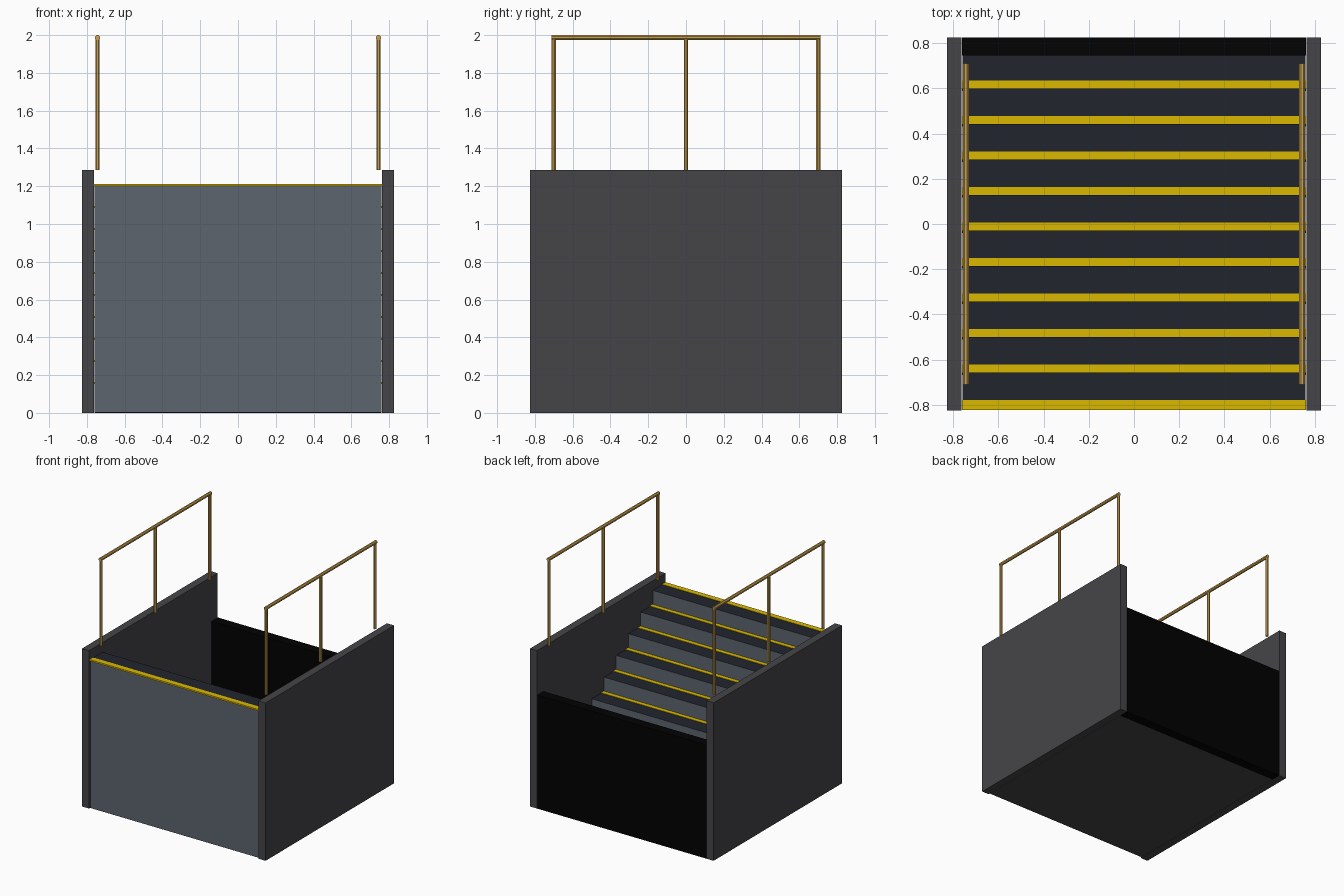
import bpy, bmesh
from math import pi, cos
from mathutils import Matrix, Vector

if "Cube" in bpy.data.objects:
    bpy.data.objects.remove(bpy.data.objects["Cube"])

def material(name, rgb):
    m = bpy.data.materials.new(name)
    m.diffuse_color = (*rgb, 1)
    m.use_nodes = True
    m.node_tree.nodes["Principled BSDF"].inputs["Base Color"].default_value = m.diffuse_color
    return m

WALL = material("dark_grey", (0.06, 0.06, 0.066))
RISER = material("blue_grey", (0.11, 0.13, 0.155))
TREAD = material("charcoal", (0.016, 0.018, 0.027))
BLACK = material("black", (0.0005, 0.0005, 0.0005))
YELLOW = material("yellow", (0.7, 0.48, 0.0))
BRASS = material("brass", (0.6, 0.36, 0.08))

def finish(name, bm, *mats):
    me = bpy.data.meshes.new(name)
    bm.to_mesh(me)
    bm.free()
    for m in mats:
        me.materials.append(m)
    ob = bpy.data.objects.new(name, me)
    bpy.context.collection.objects.link(ob)
    return ob

def box(name, x, y, z, mat):
    """Box from (min, max) ranges on each axis."""
    bm = bmesh.new()
    bmesh.ops.create_cube(bm, size=1)
    for v in bm.verts:
        v.co = [r[0] if c < 0 else r[1] for c, r in zip(v.co, (x, y, z))]
    return finish(name, bm, mat)

def bar(name, a, b, width, mat):
    """Eight-sided bar from a to b, measured across its flats."""
    a, b = Vector(a), Vector(b)
    d = b - a
    r = width / 2 / cos(pi / 8)
    mtx = (Matrix.Translation((a + b) / 2) @ d.to_track_quat('Z', 'Y').to_matrix().to_4x4()
           @ Matrix.Rotation(pi / 8, 4, 'Z'))
    bm = bmesh.new()
    bmesh.ops.create_cone(bm, cap_ends=True, segments=8, radius1=r, radius2=r,
                          depth=d.length, matrix=mtx)
    return finish(name, bm, mat)

STEPS, RUN, RISE = 10, 0.157, 0.1165
FRONT, TOP, HALF, END = -0.814, 1.21, 0.763, 0.826

# Black end panel
box("end_panel", (-0.76, 0.76), (0.746, END), (0, 0.925), BLACK)

# Stepped flight, descending to the back: side profile extruded across the width
profile = [(FRONT, 0.001)]
for i in range(STEPS):
    z = TOP - i * RISE
    profile += [(FRONT + i * RUN, z), (FRONT + (i + 1) * RUN, z)]
profile.append((FRONT + STEPS * RUN, 0.001))
bm = bmesh.new()
face = bm.faces.new([bm.verts.new((-0.759, y, z)) for y, z in profile])
ext = bmesh.ops.extrude_face_region(bm, geom=[face])
bmesh.ops.translate(bm, vec=(1.518, 0, 0),
                    verts=[g for g in ext["geom"] if isinstance(g, bmesh.types.BMVert)])
bmesh.ops.recalc_face_normals(bm, faces=bm.faces)
for f in bm.faces:
    f.material_index = 1 if f.normal.z > 0.9 else 2 if f.normal.z < -0.9 else 0
finish("stair_flight", bm, RISER, TREAD, WALL)

# Yellow strip along the front edge of each tread
for i in range(STEPS):
    y, z = FRONT + i * RUN, TOP - i * RISE
    box(f"nosing_{i + 1}", (-0.762, 0.762), (y - 0.01, y + 0.035), (z - 0.009, z + 0.003), YELLOW)

# Side walls and handrails
for side, s in (("left", -1), ("right", 1)):
    box(f"{side}_wall", sorted((s * HALF, s * 0.827)), (-END, END), (0, 1.285), WALL)
    for n, y in (("front", -0.7), ("middle", 0), ("back", 0.7)):
        bar(f"{side}_{n}_post", (s * 0.744, y, 1.285), (s * 0.744, y, 1.985), 0.023, BRASS)
    bar(f"{side}_handrail", (s * 0.744, -0.711, 1.987), (s * 0.744, 0.711, 1.987), 0.026, BRASS)
